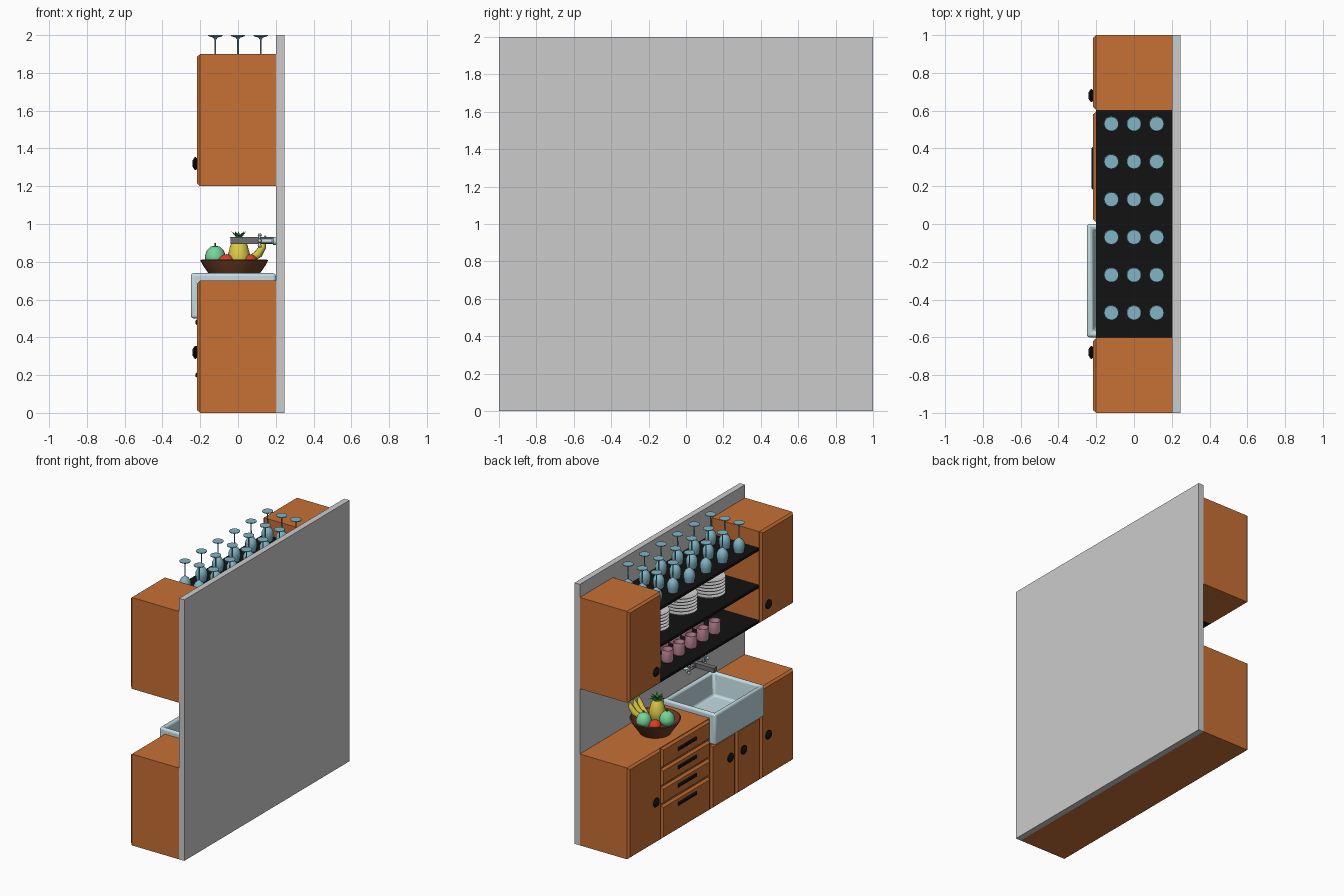
import bpy, bmesh, math
from mathutils import Matrix, Vector

if "Cube" in bpy.data.objects:
    bpy.data.objects.remove(bpy.data.objects["Cube"])


def mat(name, r, g, b):
    m = bpy.data.materials.new(name)
    m.diffuse_color = (r, g, b, 1)
    m.use_nodes = True
    m.node_tree.nodes["Principled BSDF"].inputs["Base Color"].default_value = m.diffuse_color
    return m


WOOD = mat("orange_wood", .57, .16, .035)
BLACK = mat("black", .006, .006, .006)
CERAMIC = mat("pale_blue", .55, .72, .77)
GLASS = mat("blue_glass", .22, .46, .56)
PINK = mat("pink", .72, .33, .42)
WHITE = mat("white", .85, .85, .85)
METAL = mat("metal", .16, .16, .17)
BROWN = mat("brown", .16, .05, .018)
YELLOW = mat("yellow", .72, .6, .06)
GREEN = mat("green", .18, .66, .32)
LEAF = mat("leaf", .02, .22, .04)
RED = mat("red", .7, .05, .02)


def finish(bm, name, m, smooth=False):
    bmesh.ops.recalc_face_normals(bm, faces=bm.faces)
    me = bpy.data.meshes.new(name)
    bm.to_mesh(me)
    bm.free()
    if m:
        me.materials.append(m)
    o = bpy.data.objects.new(name, me)
    bpy.context.collection.objects.link(o)
    if smooth:
        bpy.context.view_layer.objects.active = o
        bpy.ops.object.select_all(action='DESELECT')
        o.select_set(True)
        bpy.ops.object.shade_smooth_by_angle(angle=math.radians(40))
    return o


def cube_bm(x, y, z):
    bm = bmesh.new()
    bmesh.ops.create_cube(bm, size=1)
    for v in bm.verts:
        v.co = [(a + b) / 2 + c * (b - a) for (a, b), c in zip((x, y, z), v.co)]
    return bm


def box(name, x, y, z, m=None):
    return finish(cube_bm(x, y, z), name, m)


def panel(name, y, z, m=WOOD, x0=-.2, x1=-.216, ch=.014):
    # front panel whose outer face is chamfered all round
    bm = cube_bm((x1, x0), y, z)
    cy, cz = sum(y) / 2, sum(z) / 2
    for v in bm.verts:
        if v.co.x < (x0 + x1) / 2:
            v.co.y -= math.copysign(ch, v.co.y - cy)
            v.co.z -= math.copysign(ch, v.co.z - cz)
    return finish(bm, name, m)


def lathe(name, prof, m, loc=(0, 0, 0), seg=24, mtx=None, warp=None):
    # spin an (r, z) profile around z, optionally warp and transform it
    bm = bmesh.new()
    vs = [bm.verts.new((r, 0, z)) for r, z in prof]
    es = [bm.edges.new(p) for p in zip(vs, vs[1:])]
    bmesh.ops.spin(bm, geom=vs + es, axis=(0, 0, 1), cent=(0, 0, 0),
                   steps=seg, angle=math.tau)
    bmesh.ops.remove_doubles(bm, verts=bm.verts, dist=1e-5)
    if warp:
        for v in bm.verts:
            v.co = warp(v.co)
    if mtx:
        bm.transform(mtx)
    o = finish(bm, name, m, True)
    o.location = loc
    return o


def copy(o, loc):
    c = o.copy()
    c.location = loc
    bpy.context.collection.objects.link(c)


# Wall and carcasses
box("back_wall", (.2, .245), (-1, 1), (0, 2))
box("base_cabinet_left", (-.2, .2), (0, 1), (0, .7), WOOD)
box("base_cabinet_right", (-.2, .2), (-1, -.6), (0, .7), WOOD)
box("sink_cabinet", (-.2, .2), (-.6, 0), (0, .5), WOOD)
box("upper_cabinet_left", (-.2, .2), (.6, 1), (1.2, 1.9), WOOD)
box("upper_cabinet_right", (-.2, .2), (-1, -.6), (1.2, 1.9), WOOD)

# Doors and drawers
for s, side in ((1, "left"), (-1, "right")):
    y = tuple(sorted((s * .605, s)))
    panel("base_door_" + side, y, (0, .7))
    panel("upper_door_" + side, y, (1.2, 1.9))
panel("sink_door_left", (-.295, -.005), (0, .49))
panel("sink_door_right", (-.595, -.305), (0, .49))
for i, (z0, z1, hz) in enumerate([(0, .255, .2), (.265, .395, .34),
                                  (.405, .535, .48), (.545, .695, .62)]):
    panel(f"drawer_{i}", (.01, .595), (z0, z1))
    panel(f"drawer_handle_{i}", (.18, .41), (hz - .017, hz + .017), BLACK,
          -.214, -.225, .009)

# Knobs
knob = lathe("knob", [(0, 0), (.018, 0), (.035, .009), (.035, .015), (.018, .027), (0, .027)],
             BLACK, (-.213, .68, .32), 12, Matrix.Rotation(-math.pi / 2, 4, 'Y'))
for y, z in ((-.68, .32), (.68, 1.32), (-.68, 1.32), (-.22, .32), (-.38, .32)):
    copy(knob, (-.213, y, z))

# Shelves
SH = (1.22, 1.49, 1.775)
for i, z in enumerate(SH):
    box(f"shelf_{i}", (-.2, .2), (-.6, .6), (z - .02, z), BLACK)

# Sink with hollow basin
bm = cube_bm((-.25, .2), (-.6, 0), (.5, .74))
top = max(bm.faces, key=lambda f: f.calc_center_median().z)
bmesh.ops.inset_region(bm, faces=[top], thickness=.045)
ex = bmesh.ops.extrude_face_region(bm, geom=[top])
low = [v for v in ex['geom'] if isinstance(v, bmesh.types.BMVert)]
bmesh.ops.delete(bm, geom=[top], context='FACES_ONLY')
bmesh.ops.translate(bm, verts=low, vec=(0, 0, -.17))
bmesh.ops.scale(bm, verts=low, vec=(.9, .93, 1),
                space=Matrix.Translation((.025, .3, 0)))
sink = finish(bm, "sink", CERAMIC, True)
bev = sink.modifiers.new("round", 'BEVEL')
bev.width, bev.segments = .02, 3

# Tap: flat spout, two cross handles
box("tap_spout", (-.04, .2), (-.32, -.28), (.895, .93), METAL)
box("tap_bar", (.11, .14), (-.4, -.2), (.9, .922), METAL)
for y in (-.2, -.4):
    lathe("tap_stem", [(0, 0), (.022, 0), (.022, .012), (.012, .02), (.012, .09), (0, .09)],
          CERAMIC, (.2, y, .91), 16, Matrix.Rotation(-math.pi / 2, 4, 'Y'))
    for ax in 'XY':
        r = Matrix.Rotation(math.pi / 2, 4, 'X') if ax == 'Y' else None
        lathe("tap_cross", [(0, -.038), (.008, -.036), (.011, -.028), (.006, -.018), (.006, .018),
                            (.011, .028), (.008, .036), (0, .038)],
              CERAMIC, (.115, y, .912), 12, r)

# Upturned wine glasses
glass = None
for x in (-.12, 0, .12):
    for i in range(6):
        loc = (x, .53 - .2 * i, SH[2])
        if glass:
            copy(glass, loc)
        else:
            glass = lathe("wine_glass", [
                (0, .09), (.025, .085), (.038, .06), (.038, .035), (.031, 0), (.034, 0),
                (.041, .035), (.041, .065), (.029, .09), (.012, .103), (.005, .11),
                (.004, .2), (.012, .212), (.038, .22), (.038, .225), (0, .225)], GLASS, loc)

# Plate stacks
plate = None
for y in (.4, .06, -.28):
    for k in range(6):
        loc = (0, y, SH[1] + .024 * k)
        if plate:
            copy(plate, loc)
        else:
            plate = lathe("plate", [(0, 0), (.07, 0), (.115, .02), (.115, .024), (.108, .024),
                                    (.068, .007), (0, .007)], WHITE, loc, 32)

# Cups
cup = None
for x in (-.06, .08):
    for i in range(6):
        loc = (x, .455 - .143 * i, SH[0])
        if cup:
            copy(cup, loc)
        else:
            cup = lathe("cup", [(0, 0), (.036, 0), (.042, .01), (.042, .095), (.037, .095),
                                (.036, .012), (0, .01)], PINK, loc)

# Fruit bowl
B = Vector((-.02, .4, .7))
lathe("fruit_bowl", [(0, 0), (.11, 0), (.13, .03), (.165, .08), (.18, .108), (.172, .112),
                     (.155, .08), (.115, .03), (0, .015)], BROWN, B, 32)


def ball(r, h, n=10):
    return [(r * math.sin(math.pi * i / n), -h * math.cos(math.pi * i / n)) for i in range(n + 1)]


PEAR = [(0, -.055), (.03, -.052), (.054, -.025), (.056, 0), (.045, .03), (.025, .05), (0, .055)]
for x, y in ((-.12, .4), (.0, .51)):
    lathe("green_fruit", PEAR, GREEN, (x, y, .83), 16)
    lathe("fruit_stalk", [(0, 0), (.004, 0), (.004, .02), (0, .02)], BROWN, (x, y, .88), 8)
for x, y in ((-.08, .49), (.06, .33), (-.06, .32)):
    lathe("red_fruit", ball(.045, .04), RED, (x, y, .80), 16)

# Pineapple with leaf crown
lathe("pineapple", [(0, -.09), (.04, -.08), (.06, -.04), (.058, 0), (.045, .05), (.028, .075),
                    (0, .08)], YELLOW, (.005, .34, .84), 16)
for ring, (n, tilt) in enumerate(((7, 1.0), (5, .45))):
    for i in range(n):
        r = Matrix.Rotation(math.tau * i / n + ring * .4, 4, 'Z') @ Matrix.Rotation(tilt, 4, 'Y')
        lathe("pineapple_leaf", [(0, 0), (.008, .01), (.011, .03), (0, .06)], LEAF,
              (.005, .34, .915), 6, r, lambda c: Vector((c.x * .5 + 5 * c.z ** 2, c.y, c.z)))

# Bananas: tapered spindles bent into arcs
for i in range(3):
    r = Matrix.Rotation(-.25 + .3 * i, 4, 'Z') @ Matrix.Rotation(.75, 4, 'Y')
    lathe("banana", [(0, -.09), (.008, -.088), (.018, -.06), (.022, 0), (.018, .05), (.007, .075),
                     (.006, .095), (0, .095)], YELLOW, (.1, .38 + .045 * i, .85), 10, r,
          lambda c: Vector((c.x - 4 * c.z ** 2 + .012, c.y, c.z)))
